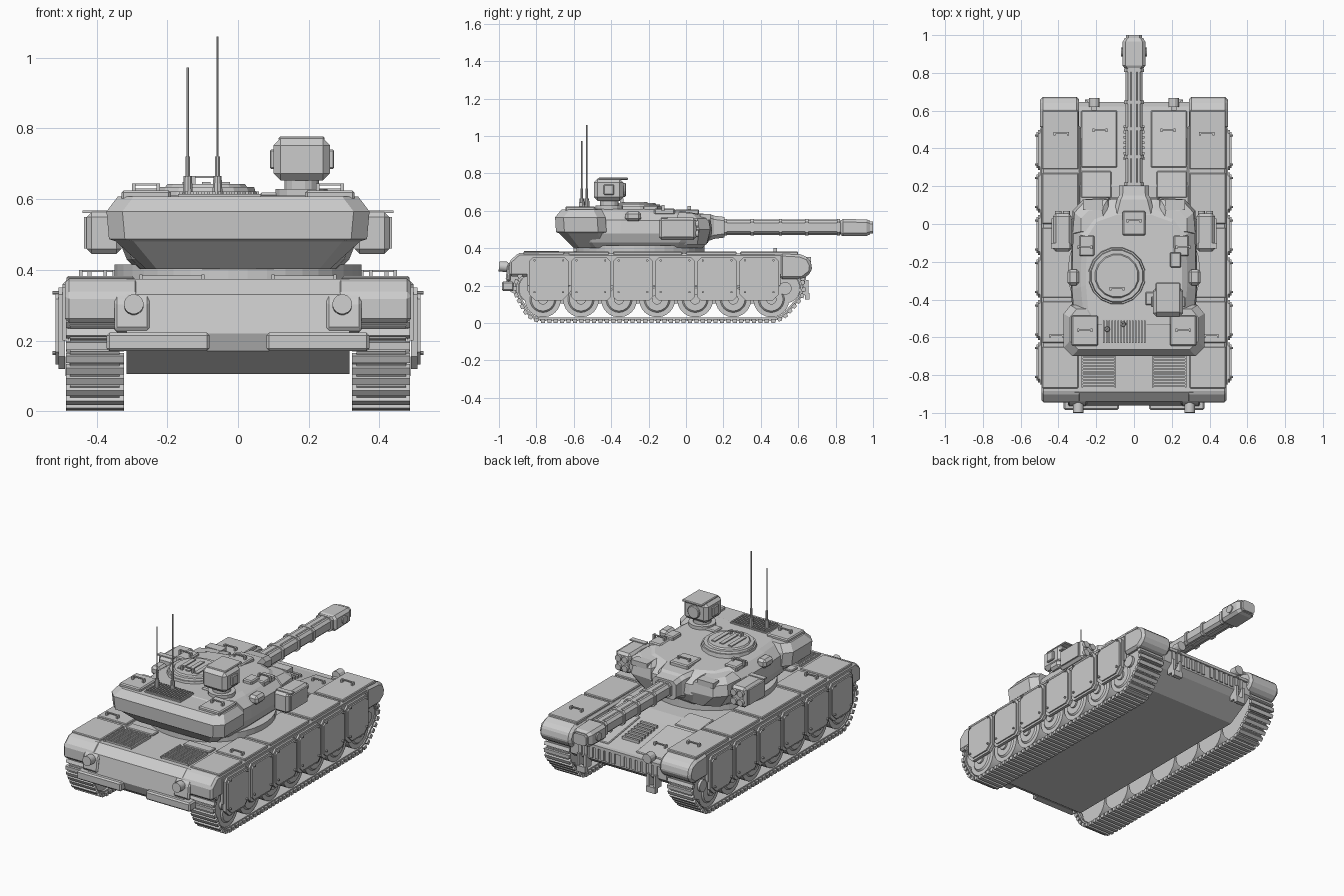
import bpy, bmesh, math
from mathutils import Vector

if "Cube" in bpy.data.objects:
    bpy.data.objects.remove(bpy.data.objects["Cube"])


# ---------- helpers: all meshes are in world space so mirroring is about x = 0 ----------
def finish(name, bm, mirror=False, bevel=0.0, smooth=False):
    bmesh.ops.recalc_face_normals(bm, faces=bm.faces)
    me = bpy.data.meshes.new(name)
    bm.to_mesh(me)
    bm.free()
    ob = bpy.data.objects.new(name, me)
    bpy.context.collection.objects.link(ob)
    if bevel:
        b = ob.modifiers.new("bevel", 'BEVEL')
        b.width, b.segments, b.limit_method = bevel, 1, 'ANGLE'
    if mirror:
        ob.modifiers.new("mirror", 'MIRROR')
    if smooth:
        bpy.context.view_layer.objects.active = ob
        ob.select_set(True)
        bpy.ops.object.shade_smooth_by_angle(angle=math.radians(35))
        ob.select_set(False)
    return ob


def loft(bm, rings):
    vs = [[bm.verts.new(p) for p in r] for r in rings]
    n = len(vs[0])
    for a, b in zip(vs, vs[1:]):
        for i in range(n):
            bm.faces.new((a[i], a[(i + 1) % n], b[(i + 1) % n], b[i]))
    bm.faces.new(vs[0])
    bm.faces.new(vs[-1])


def prism_x(bm, prof, x0, x1):
    loft(bm, [[(x, y, z) for y, z in prof] for x in (x0, x1)])


def box(bm, x0, x1, y0, y1, z0, z1):
    prism_x(bm, [(y0, z0), (y1, z0), (y1, z1), (y0, z1)], x0, x1)


def cyl(bm, p, q, r, r2=None, n=16):
    p, q = Vector(p), Vector(q)
    rot = (q - p).to_track_quat('Z', 'Y')
    ang = [2 * math.pi * (i + .5) / n for i in range(n)]
    loft(bm, [[c + rot @ Vector((k * math.cos(a), k * math.sin(a), 0)) for a in ang]
              for c, k in ((p, r), (q, r if r2 is None else r2))])


def handle(bm, x, y, z, w=.07, h=.02):
    box(bm, x - w / 2, x + w / 2, y - .004, y + .004, z + h - .006, z + h)
    for s in (-1, 1):
        box(bm, x + s * w / 2 - .005, x + s * w / 2 + .005, y - .012, y + .006, z - .01, z + h)


# ---------- hull ----------
bm = bmesh.new()
prism_x(bm, [(-.84, .105), (.47, .105), (.6, .18), (.635, .21), (.635, .3), (.3, .35), (.2, .366),
             (-.89, .374), (-.94, .33), (-.96, .22), (-.94, .17)], -.315, .315)
finish("hull_body", bm)

bm = bmesh.new()
prism_x(bm, [(-.945, .25), (.52, .25), (.52, .372), (-.895, .375), (-.945, .33)], .28, .49)
finish("sponson", bm, True, .012)

bm = bmesh.new()
prism_x(bm, [(.5, .235), (.625, .235), (.67, .27), (.675, .31), (.655, .35), (.61, .368), (.5, .374)], .29, .497)
finish("front_fender", bm, True, .015)

# fender lids, engine deck plates and glacis plates
bm = bmesh.new()
for y0, y1 in ((-.87, -.65), (-.63, -.41), (-.39, -.02), (0, .27), (.29, .6)):
    box(bm, .295, .485, y0, y1, .36, .382)
box(bm, .1, .275, -.66, -.6, .36, .382)
prism_x(bm, [(.3, .34), (.6, .295), (.6, .312), (.3, .357)], .09, .28)
prism_x(bm, [(.14, .35), (.28, .345), (.28, .36), (.14, .376)], .12, .28)
finish("deck_plates", bm, True, .004)

bm = bmesh.new()
for i in range(12):
    y = -.86 + i * .015
    box(bm, .1, .27, y, y + .008, .36, .384)
for x in (.095, .27):
    box(bm, x, x + .008, -.865, -.68, .36, .386)
finish("engine_grilles", bm, True)

bm = bmesh.new()
for i in range(7):
    y = .34 + i * .028
    z = .35 - (y - .3) * .149
    box(bm, -.055, .055, y, y + .014, z - .01, z + .014)
finish("glacis_grille", bm)

# rear bumper boxes, rear brackets and exhausts
bm = bmesh.new()
box(bm, .08, .372, -.985, -.92, .17, .222)
prism_x(bm, [(-.94, .22), (-.965, .23), (-.955, .31), (-.93, .34)], .25, .35)
finish("rear_bumper", bm, True, .008)

bm = bmesh.new()
cyl(bm, (.295, -.9, .295), (.295, -.97, .3), .024)
cyl(bm, (.295, -.955, .3), (.295, -1, .303), .028)
finish("exhaust", bm, True, smooth=True)

# nose: slotted lip, tow hooks and headlights
bm = bmesh.new()
for i in range(7):
    x = .02 + i * .036
    box(bm, x, x + .022, .63, .642, .22, .285)
box(bm, 0, .29, .62, .647, .285, .302)
for x in (.2, .245):
    box(bm, x, x + .014, .6, .655, .15, .23)
box(bm, .2, .259, .635, .66, .125, .16)
finish("nose_fittings", bm, True)
bm = bmesh.new()
cyl(bm, (.21, .62, .325), (.21, .668, .325), .028, n=12)
box(bm, .195, .225, .6, .65, .29, .32)
finish("headlight", bm, True)

# ---------- running gear ----------
bm = bmesh.new()
for i in range(7):
    y = -.765 + i * .2035
    cyl(bm, (.345, y, .127), (.47, y, .127), .096, n=28)
    cyl(bm, (.47, y, .127), (.478, y, .127), .07, .062, n=28)
    cyl(bm, (.478, y, .127), (.488, y, .127), .028, n=12)
for y in (-.815, .53):
    cyl(bm, (.345, y, .185), (.47, y, .185), .08, n=20)
    cyl(bm, (.47, y, .185), (.485, y, .185), .035, n=12)
finish("wheels", bm, True, smooth=True)

# track path = convex hull around the end wheels, then evenly spaced shoes
pts = []
for cy, cz, r in ((-.765, .127, .11), (.456, .127, .11), (-.815, .185, .093), (.53, .185, .093)):
    pts += [(cy + r * math.cos(k * math.pi / 30), cz + r * math.sin(k * math.pi / 30)) for k in range(60)]


def half_hull(seq):
    h = []
    for p in seq:
        while len(h) > 1 and (h[-1][0] - h[-2][0]) * (p[1] - h[-2][1]) <= (h[-1][1] - h[-2][1]) * (p[0] - h[-2][0]):
            h.pop()
        h.append(p)
    return h[:-1]


pts.sort()
path = [Vector(p) for p in half_hull(pts) + half_hull(pts[::-1])]
segs = list(zip(path, path[1:] + path[:1]))
total = sum((b - a).length for a, b in segs)
count = 98
step = total / count
bm = bmesh.new()
travelled, k = 0.0, 0
for a, b in segs:
    length = (b - a).length
    while k < count and k * step < travelled + length:
        t = (b - a) / length
        c = a + t * (k * step - travelled)
        out = Vector((t.y, -t.x))
        for x0, x1, w, lo, hi in ((.335, .475, .0185, -.012, .006), (.322, .487, .0125, -.004, .0165)):
            prism_x(bm, [c - t * w + out * lo, c + t * w + out * lo,
                         c + t * w * .85 + out * hi, c - t * w * .85 + out * hi], x0, x1)
        k += 1
    travelled += length
finish("track", bm, True)

# side skirts
bm = bmesh.new()
box(bm, .48, .497, -.85, .505, .2, .352)
bolts = bmesh.new()
for i in range(6):
    y0 = -.84 + i * .225
    y1 = y0 + .213
    lift = .035 if i in (0, 5) else .02

    def plate(x0, x1, d, c):
        prism_x(bm, [(y0 + d + lift, .12 + d), (y1 - d - lift, .12 + d), (y1 - d, .12 + lift + d), (y1 - d, .35 - d - c),
                     (y1 - d - c, .35 - d), (y0 + d + c, .35 - d), (y0 + d, .35 - d - c), (y0 + d, .12 + lift + d)], x0, x1)
    plate(.49, .508, 0, .02)
    plate(.5, .516, .012, .02)
    for y in (y0 + .03, y1 - .03):
        for z in (.165, .335):
            cyl(bolts, (.505, y, z), (.525, y, z), .006, n=8)
finish("side_skirts", bm, True)
finish("skirt_bolts", bolts, True)

# ---------- turret ----------
bm = bmesh.new()
cyl(bm, (0, -.25, .36), (0, -.25, .415), .35, n=40)
finish("turret_ring", bm)

half = [(.26, -.62), (.32, -.52), (.335, -.35), (.33, -.02), (.26, .09), (.12, .14)]


def ring(z, s, slope=0.0):
    side = [(x * s, -.24 + (y + .24) * s) for x, y in half]
    return [(x, y, z - slope * max(0, y + .1)) for x, y in side + [(-x, y) for x, y in side[::-1]]]


bm = bmesh.new()
loft(bm, [ring(.402, .86), ring(.43, .94), ring(.48, 1), ring(.55, .98, .05), ring(.595, .84, .12), ring(.61, .76, .15)])
finish("turret_body", bm)

# bustle: bevelled rear stowage with undercut
def bring(z, w, y0, y1, c):
    p = [(w - c, y0), (w, y0 + c), (w, y1 - c), (w - c * .8, y1)]
    return [(x, y, z) for x, y in p + [(-x, y) for x, y in p[::-1]]]


bm = bmesh.new()
loft(bm, [bring(.402, .26, -.6, -.42, .03), bring(.48, .345, -.68, -.42, .05), bring(.487, .365, -.695, -.425, .045),
          bring(.565, .372, -.7, -.43, .045), bring(.607, .34, -.665, -.45, .045)])
finish("turret_bustle", bm)

# cheek armour blocks with small sight housings
bm = bmesh.new()
loft(bm, [[(.1, -.05, .42), (.29, -.05, .42), (.27, .06, .42), (.19, .11, .42), (.1, .11, .42)],
          [(.1, -.05, .5), (.33, -.05, .5), (.325, .07, .5), (.27, .13, .5), (.13, .14, .5)],
          [(.12, -.05, .56), (.325, -.05, .56), (.315, .06, .56), (.26, .12, .56), (.14, .13, .56)],
          [(.15, -.04, .59), (.28, -.04, .592), (.28, .03, .588), (.24, .07, .58), (.17, .08, .58)]])
box(bm, .165, .27, .075, .13, .55, .582)
finish("cheek_armour", bm, True)

# launcher boxes and side stowage
bm = bmesh.new()
box(bm, .33, .428, -.145, .055, .445, .563)
box(bm, .29, .352, -.325, -.24, .545, .597)
box(bm, .3, .34, -.12, .03, .47, .55)
finish("side_boxes", bm, True, .014)
bm = bmesh.new()
box(bm, .34, .44, -.13, -.1, .56, .568)
for x in (.357, .401):
    for z in (.478, .53):
        cyl(bm, (x, .04, z), (x, .068, z), .019, n=12)
box(bm, .425, .436, -.12, .03, .46, .55)
finish("launcher_tubes", bm, True)

# roof: round hatch, plates, grille
bm = bmesh.new()
hx, hy = -.09, -.275
for z0, z1, r, r2 in ((.59, .622, .155, .15), (.622, .634, .142, .138), (.634, .642, .118, .112)):
    cyl(bm, (hx, hy, z0), (hx, hy, z1), r, r2, n=16)
for i in (-1, 0, 1):
    box(bm, hx + i * .055 - .012, hx + i * .055 + .012, hy - .07, hy + .07, .635, .648)
finish("roof_hatch", bm)

bm = bmesh.new()
for s in (-1, 1):
    x0, x1 = sorted((s * .19, s * .34))
    box(bm, x0 + .01 * (s < 0), x1 - .01 * (s > 0), -.645, -.485, .59, .624)
    x0, x1 = sorted((s * .21, s * .29))
    box(bm, x0, x1, -.17, -.06, .58, .612)
box(bm, .19, .25, -.23, -.15, .6, .628)
box(bm, -.06, .06, -.06, .07, .56, .608)
box(bm, .06, .13, -.43, -.36, .6, .618)
finish("roof_plates", bm, False, .006)

bm = bmesh.new()
box(bm, -.17, .065, -.635, -.505, .6, .614)
for i in range(15):
    x = -.165 + i * .0155
    box(bm, x, x + .008, -.63, -.51, .61, .622)
finish("bustle_grille", bm)

# ---------- grab handles ----------
bm = bmesh.new()
for x, y, z in ((.385, .48, .38), (.18, .5, .325), (.41, -.59, .38), (.26, -.56, .624), (.26, -.12, .61)):
    for s in (-1, 1):
        handle(bm, s * x, y, z)
handle(bm, hx, -.34, .645)
handle(bm, 0, .02, .605)
finish("grab_handles", bm)

# ---------- remote sight on pedestal ----------
bm = bmesh.new()
cyl(bm, (.18, -.41, .59), (.18, -.41, .628), .075, n=16)
cyl(bm, (.18, -.41, .62), (.18, -.41, .665), .05, n=16)
finish("sight_pedestal", bm)
bm = bmesh.new()
box(bm, .1, .26, -.492, -.335, .653, .772)
finish("sight_head", bm, False, .02)
bm = bmesh.new()
box(bm, .115, .245, -.47, -.31, .765, .777)
box(bm, .09, .272, -.44, -.385, .685, .74)
cyl(bm, (.18, -.34, .712), (.18, -.322, .712), .038, n=16)
finish("sight_fittings", bm, False, .004)

# ---------- antennas ----------
bm = bmesh.new()
for x, y, top in ((-.142, -.557, .972), (-.058, -.53, 1.06)):
    cyl(bm, (x, y, .6), (x, y, .665), .016, .012, n=10)
    cyl(bm, (x, y, .66), (x, y, .72), .007, n=8)
    cyl(bm, (x, y, .72), (x, y, top), .0035, n=6)
finish("antennas", bm)

# ---------- gun ----------
bm = bmesh.new()


def gun_ring(y, w, h, c, z=.512):
    p = [(w - c, -h), (w, -h + c), (w, h - c), (w - c, h)]
    return [(x, y, z + k) for x, k in p + [(-x, k) for x, k in p[::-1]]]


def sleeve(y0, y1, w, h, c, z=.512):
    loft(bm, [gun_ring(y0, w, h, c, z), gun_ring(y1, w, h, c, z)])


loft(bm, [gun_ring(.05, .11, .075, .02), gun_ring(.13, .09, .07, .02), gun_ring(.15, .08, .062, .02), gun_ring(.205, .078, .055, .02)])
finish("mantlet", bm)
bm = bmesh.new()
sleeve(.18, .84, .045, .036, .014)
for y in (.21, .355, .505, .645, .815):
    sleeve(y - .009, y + .009, .052, .043, .016)
sleeve(.2, .82, .018, .041, .004)
finish("barrel", bm)
bm = bmesh.new()
loft(bm, [gun_ring(.825, .05, .038, .014, .51), gun_ring(.84, .062, .046, .016, .51),
          gun_ring(.965, .06, .044, .016, .51), gun_ring(.985, .048, .036, .014, .51)])
sleeve(.98, 1, .042, .032, .012, .51)
cyl(bm, (-.068, .91, .51), (.068, .91, .51), .024, n=12)
finish("muzzle_brake", bm)
